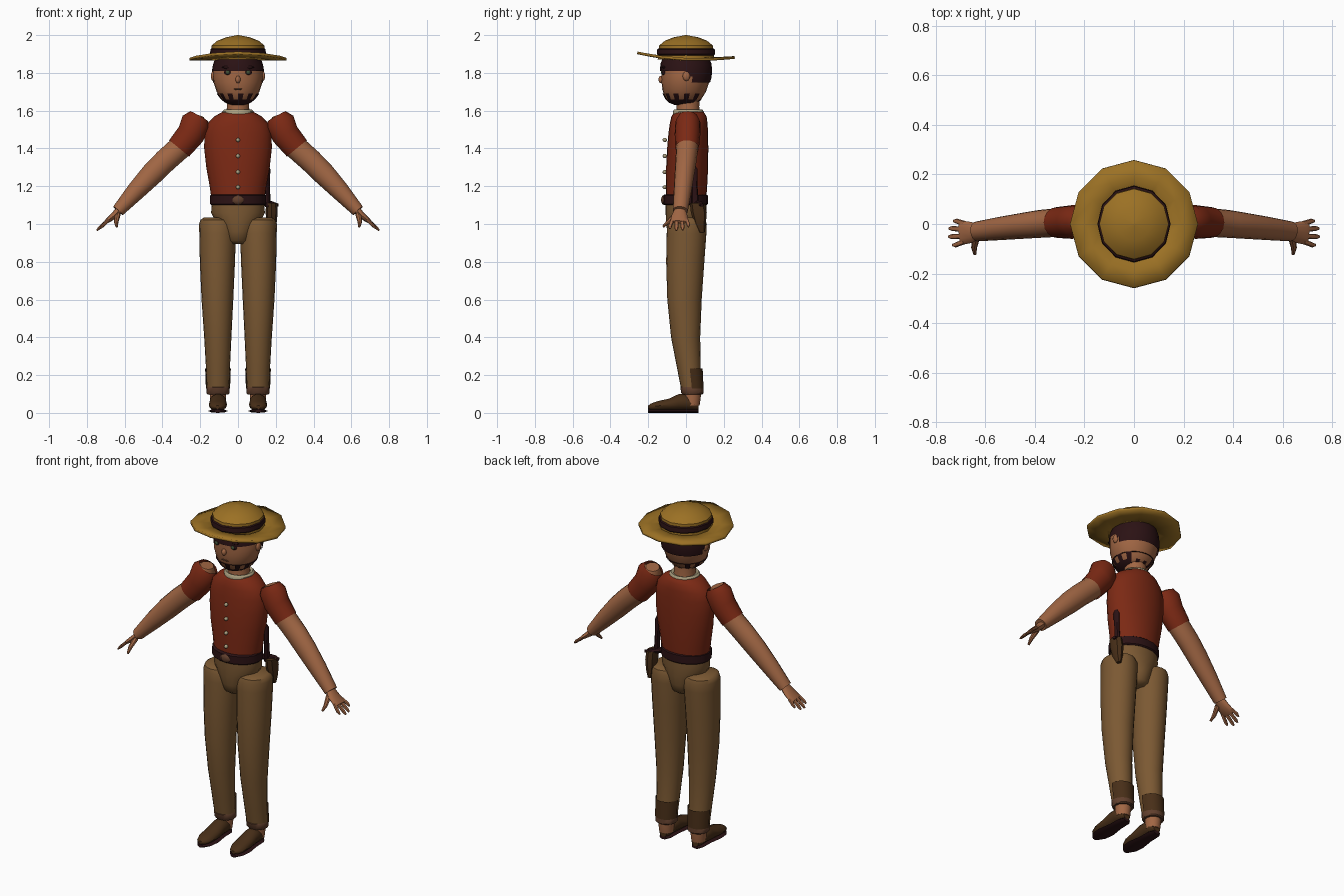
import bpy, bmesh, math
from mathutils import Vector


def mat(name, r, g, b):
    m = bpy.data.materials.new(name)
    m.diffuse_color = (r, g, b, 1)
    return m


SKIN = mat("skin", .36, .135, .058)
RED = mat("red cloth", .20, .022, .007)
TAN = mat("tan cloth", .20, .10, .033)
STRAW = mat("straw", .33, .165, .018)
DARK = mat("dark hair and leather", .024, .006, .007)
BROWN = mat("brown leather", .065, .028, .009)
CUFF = mat("cuff leather", .12, .05, .026)
CREAM = mat("cream", .42, .36, .22)
GREEN = mat("eye green", .05, .075, .035)


def finish(name, bm, material, angle=40):
    bmesh.ops.recalc_face_normals(bm, faces=bm.faces)
    me = bpy.data.meshes.new(name)
    bm.to_mesh(me)
    bm.free()
    me.materials.append(material)
    me.polygons.foreach_set("use_smooth", [True] * len(me.polygons))
    me.set_sharp_from_angle(angle=math.radians(angle))
    ob = bpy.data.objects.new(name, me)
    bpy.context.collection.objects.link(ob)
    return ob


def loft(name, secs, material, n=16, axis=None, u=(1, 0, 0), grow=0, keep=None, caps=True, angle=40):
    """Skin elliptical sections (x, y, z, ru, rv); rings follow the path unless an axis is given."""
    bm = bmesh.new()
    u = Vector(u)
    pts = [Vector(s[:3]) for s in secs]
    rings = []
    for i, s in enumerate(secs):
        t = Vector(axis) if axis else pts[min(i + 1, len(pts) - 1)] - pts[max(i - 1, 0)]
        v = t.normalized().cross(u).normalized()
        w = v.cross(t.normalized()).normalized()
        ring = []
        for k in range(n):
            a = 2 * math.pi * k / n
            ring.append(bm.verts.new(pts[i] + w * math.cos(a) * (s[3] + grow) + v * math.sin(a) * (s[4] + grow)))
        rings.append(ring)
    for a, b in zip(rings, rings[1:]):
        for k in range(n):
            bm.faces.new((a[k], a[(k + 1) % n], b[(k + 1) % n], b[k]))
    if caps:
        bm.faces.new(rings[0])
        bm.faces.new(rings[-1])
    if keep:
        bad = [f for f in bm.faces if not keep(f.calc_center_median())]
        bmesh.ops.delete(bm, geom=bad, context='FACES')
    return finish(name, bm, material, angle)


def column(name, rows, material, x=0, **kw):
    """Upright loft from rows of (z, rx, ry, y)."""
    return loft(name, [(x, y, z, rx, ry) for z, rx, ry, y in rows], material, axis=(0, 0, 1), **kw)


def blob(name, c, r, material, seg=10):
    bm = bmesh.new()
    bmesh.ops.create_uvsphere(bm, u_segments=seg, v_segments=max(4, seg // 2 + 1), radius=1)
    for v in bm.verts:
        v.co = Vector(c) + Vector(v.co[i] * r[i] for i in range(3))
    return finish(name, bm, material, 60)


# Hat: curved brim, flared base, dark band, domed crown
bm = bmesh.new()
rings = []
for r, lift in ((.12, .3), (.19, .6), (.258, 1)):
    ring = []
    for k in range(12):
        a = math.radians(30 * k)
        s = math.sin(a)
        ring.append(bm.verts.new((r * math.cos(a), r * s, 1.872 + lift * (.022 * s * s - .012 * s))))
    rings.append(ring)
for a, b in zip(rings, rings[1:]):
    for k in range(12):
        bm.faces.new((a[k], a[(k + 1) % 12], b[(k + 1) % 12], b[k]))
brim = finish("hat_brim", bm, STRAW)
sol = brim.modifiers.new("thickness", 'SOLIDIFY')
sol.thickness = .014
sol.offset = 0
column("hat_crown", [(1.87, .145, .15, 0), (1.915, .14, .145, 0), (1.945, .14, .142, 0), (1.97, .11, .112, 0),
                     (1.988, .065, .067, 0), (2, .004, .004, 0)], STRAW, n=12)
column("hat_band", [(1.893, .142, .149, 0), (1.899, .148, .155, 0), (1.925, .146, .152, 0), (1.93, .139, .143, 0)],
       DARK, n=12)

# Head and neck, with hair and beard as shells over the head shape
head = [(1.63, .03, .035, -.02), (1.642, .062, .07, -.015), (1.66, .086, .092, -.012), (1.7, .113, .114, -.008),
        (1.75, .13, .126, -.004), (1.78, .133, .13, 0), (1.81, .132, .131, 0), (1.845, .126, .13, 0),
        (1.885, .112, .115, 0)]
column("head", head, SKIN, n=24)
column("neck", [(1.57, .066, .066, .01), (1.62, .058, .06, .01), (1.68, .06, .062, .01)], SKIN)
column("hair", head, DARK, n=24, grow=.006,
       keep=lambda c: c.z > 1.82 or (c.y > .015 and c.z > 1.79) or (c.y > .04 and c.z > 1.74))


def beard_rule(c):
    stripe = int(((math.degrees(math.atan2(c.y, c.x)) + 360) % 360) // 15) % 2
    return c.z < 1.705 and c.y < .075 and ((c.z < 1.652 and c.y < .03) or (c.z < 1.67 and c.y < 0) or stripe == 0)


beard = [(1.63, .03, .035, -.02), (1.642, .062, .07, -.015), (1.66, .086, .092, -.012), (1.692, .109, .111, -.009)]
column("beard", beard, DARK, n=24, grow=.005, keep=beard_rule)

# Face
blob("nose", (0, -.132, 1.765), (.014, .014, .02), SKIN)
blob("mouth", (0, -.121, 1.714), (.024, .006, .005), CUFF)
for s, side in ((-1, "right"), (1, "left")):
    blob("eye_" + side, (s * .054, -.118, 1.803), (.021, .01, .014), DARK)
    blob("iris_" + side, (s * .054, -.126, 1.803), (.011, .007, .011), GREEN)
    blob("brow_" + side, (s * .056, -.117, 1.83), (.032, .01, .007), DARK)
    blob("ear_" + side, (s * .132, .002, 1.783), (.012, .02, .026), SKIN)

# Shirt, collar and buttons
column("shirt", [(1.13, .14, .107, 0), (1.2, .15, .109, .003), (1.3, .168, .111, .006), (1.4, .179, .109, .009),
                 (1.48, .178, .105, .012), (1.53, .163, .1, .014), (1.57, .125, .093, .016),
                 (1.592, .085, .078, .016), (1.598, .06, .06, .014)], RED, n=24)
column("collar", [(1.583, .084, .082, .012), (1.596, .084, .082, .012), (1.606, .074, .074, .012),
                  (1.6, .06, .06, .012)], CREAM, n=20)
for z in (1.195, 1.275, 1.36, 1.445):
    blob("button", (0, -.112, z), (.011, .012, .011), CREAM, 8)

# Belt, buckle, hips
column("belt", [(1.1, .141, .113, -.003), (1.106, .147, .119, -.003), (1.15, .147, .119, -.003),
                (1.156, .14, .111, -.003)], DARK, n=20)
blob("buckle", (0, -.12, 1.127), (.032, .012, .025), CUFF, 8)
column("hips", [(.895, .05, .06, 0), (.912, .072, .085, 0), (.96, .085, .1, 0), (1.01, .118, .105, 0),
                (1.06, .142, .108, 0), (1.11, .14, .108, 0)], TAN, n=20)

# Sheathed blade on the left hip
column("sheath", [(.955, .012, .014, .085), (1, .026, .03, .075), (1.06, .032, .042, .068), (1.11, .03, .04, .06)],
       BROWN, x=.178, n=8)
column("blade_handle", [(1.09, .014, .02, .05), (1.2, .012, .016, .045), (1.29, .013, .022, .04),
                        (1.31, .006, .01, .038)], DARK, x=.158, n=8)
loft("blade_guard", [(.13, .04, 1.112, .014, .018), (.175, .07, 1.108, .022, .014), (.212, .085, 1.1, .01, .008)],
     DARK, n=8, u=(0, 1, 0))

for s, side in ((-1, "right"), (1, "left")):
    # Trouser leg
    leg = [(.1, .058, .055, .034), (.23, .063, .062, .016), (.4, .072, .077, -.002), (.6, .084, .091, -.008),
           (.8, .093, .101, -.004), (.95, .097, .105, .003), (1.0, .097, .105, .005), (1.022, .086, .098, .005),
           (1.034, .055, .075, .005)]
    xs = (.106, .106, .107, .109, .109, .108, .109, .113, .125)
    loft("trouser_leg_" + side, [(s * x, y, z, rx, ry) for x, (z, rx, ry, y) in zip(xs, leg)], TAN, n=20,
         axis=(0, 0, 1))
    # Ankle, cuff, heel guard
    column("ankle_" + side, [(.04, .04, .042, .03), (.08, .043, .045, .033), (.13, .045, .045, .034)], SKIN, x=s * .106)
    column("boot_cuff_" + side, [(.098, .056, .053, .034), (.104, .061, .059, .034), (.135, .062, .061, .031),
                                 (.142, .057, .055, .03)], CUFF, x=s * .106)
    column("heel_guard_" + side, [(.13, .064, .062, .031), (.235, .068, .068, .02)], BROWN, x=s * .106,
           caps=False, keep=lambda c: c.y > .03)
    # Shoe and sole
    loft("shoe_" + side, [(s * .106, .066, .035, .022, .02), (s * .106, .045, .043, .038, .03),
                          (s * .106, 0, .058, .044, .044), (s * .106, -.04, .056, .045, .044),
                          (s * .106, -.09, .044, .048, .032), (s * .107, -.15, .037, .046, .026),
                          (s * .108, -.185, .032, .032, .018), (s * .108, -.2, .03, .012, .009)],
         BROWN, n=14, axis=(0, -1, 0))
    loft("sole_" + side, [(s * .106, .066, .01, .022, .01), (s * .106, .04, .01, .038, .01),
                          (s * .106, -.03, .01, .04, .01), (s * .106, -.11, .01, .052, .01),
                          (s * .107, -.165, .01, .046, .01), (s * .108, -.2, .01, .018, .01)],
         DARK, n=8, axis=(0, -1, 0))
    # Arm and sleeve
    arm = [(.212, .012, 1.575, .044, .034), (.222, .01, 1.545, .06, .06), (.25, .008, 1.48, .064, .066),
           (.31, .006, 1.402, .058, .063), (.385, 0, 1.335, .056, .062), (.455, -.008, 1.265, .052, .06),
           (.54, -.018, 1.175, .047, .05), (.635, -.03, 1.07, .04, .034)]
    arm = [(s * a[0],) + a[1:] for a in arm]
    loft("arm_" + side, arm, SKIN, u=(0, 1, 0))
    sleeve = [(.205, .012, 1.57, .05, .055), (.222, .01, 1.54, .066, .078), (.25, .008, 1.475, .068, .074),
              (.312, .006, 1.4, .062, .068)]
    loft("sleeve_" + side, [(s * a[0],) + a[1:] for a in sleeve], RED, u=(0, 1, 0), caps=False)
    # Hand: palm, four fingers, thumb
    loft("palm_" + side, [(s * .62, -.03, 1.083, .028, .022), (s * .655, -.034, 1.045, .042, .018),
                          (s * .69, -.035, 1.018, .048, .013), (s * .702, -.036, 1.01, .044, .009)],
         SKIN, n=12, u=(0, 1, 0))
    for y0, y1, x1, z1 in ((.002, .012, .728, .985), (-.022, -.018, .746, .968), (-.049, -.051, .748, .965),
                           (-.071, -.085, .732, .975)):
        loft("finger_" + side, [(s * .685, y0, 1.022, .011, .009), (s * (x1 - .012), y1, z1 + .012, .01, .008),
                                (s * x1, y1, z1, .005, .004)], SKIN, n=8, u=(0, 1, 0))
    loft("thumb_" + side, [(s * .637, -.055, 1.05, .016, .014), (s * .645, -.095, 1.01, .012, .011),
                           (s * .642, -.122, .985, .006, .006)], SKIN, n=8, u=(1, 0, 0))
